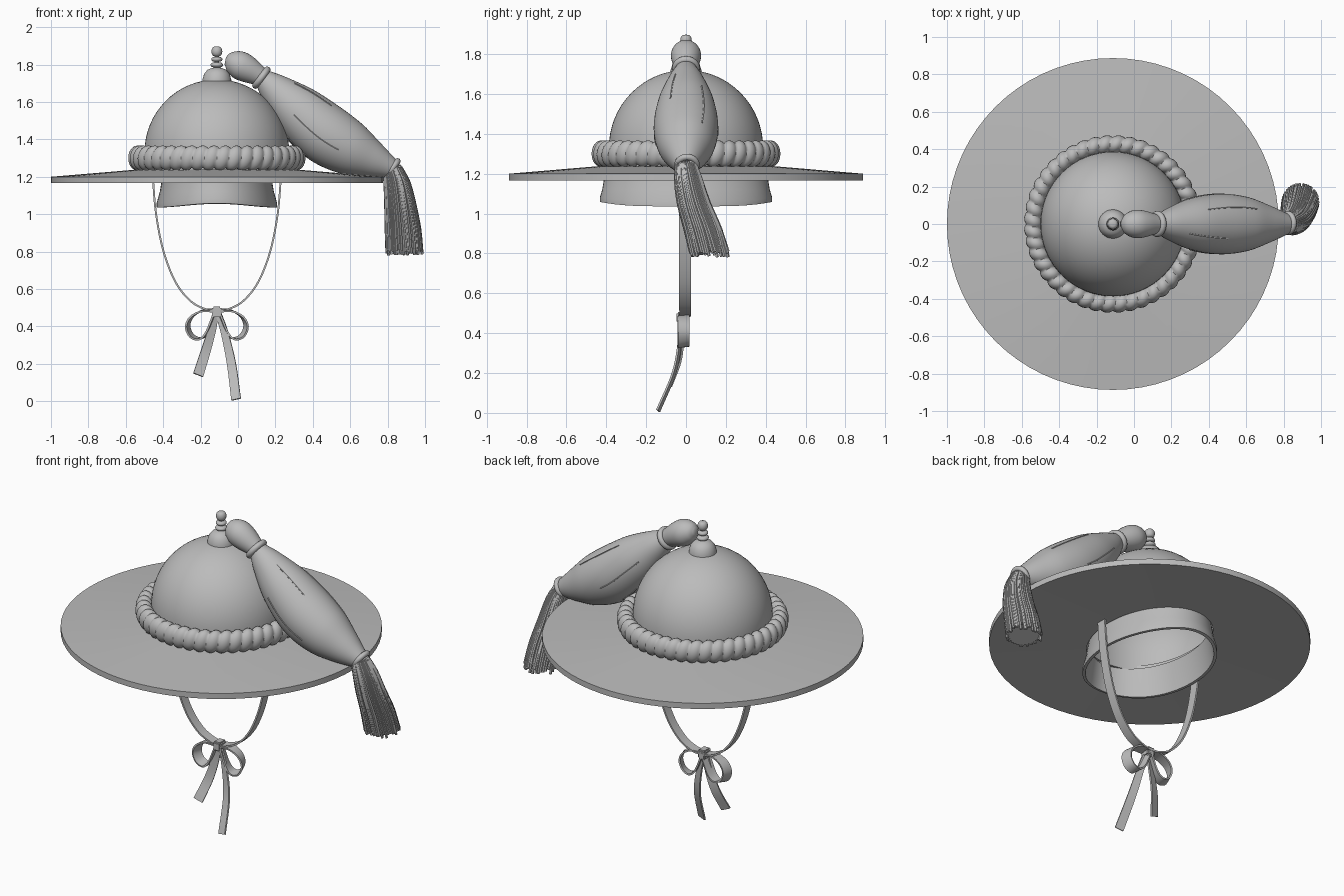
import bpy, bmesh, math, random
from mathutils import Vector

random.seed(4)
TAU = math.tau
CX = -0.113          # hat axis

cube = bpy.data.objects.get("Cube")
if cube:
    bpy.data.objects.remove(cube, do_unlink=True)

grey = bpy.data.materials.new("plain_grey")
grey.use_nodes = True
COLOUR = (0.5, 0.5, 0.5, 1)
grey.diffuse_color = COLOUR
grey.node_tree.nodes["Principled BSDF"].inputs["Base Color"].default_value = COLOUR


def finish(name, bm, angle=40):
    bmesh.ops.recalc_face_normals(bm, faces=bm.faces)
    mesh = bpy.data.meshes.new(name)
    bm.to_mesh(mesh)
    bm.free()
    mesh.materials.append(grey)
    obj = bpy.data.objects.new(name, mesh)
    bpy.context.collection.objects.link(obj)
    bpy.ops.object.select_all(action='DESELECT')
    obj.select_set(True)
    bpy.context.view_layer.objects.active = obj
    bpy.ops.object.shade_smooth_by_angle(angle=math.radians(angle))
    return obj


def skin(bm, rings, closed=False, caps=True):
    """Join rings of points with quads."""
    rows = [[bm.verts.new(p) for p in ring] for ring in rings]
    n = len(rows[0])
    pairs = list(zip(rows, rows[1:])) + ([(rows[-1], rows[0])] if closed else [])
    for a, b in pairs:
        for i in range(n):
            j = (i + 1) % n
            bm.faces.new((a[i], a[j], b[j], b[i]))
    if caps and not closed:
        bm.faces.new(rows[0])
        bm.faces.new(rows[-1])


def lathe(name, profile, sides=64, closed=False):
    """Turn (rx, ry, z) points about the hat axis."""
    bm = bmesh.new()
    skin(bm, [[(CX + rx * math.cos(TAU * i / sides), ry * math.sin(TAU * i / sides), z)
               for i in range(sides)] for rx, ry, z in profile], closed)
    return finish(name, bm)


def smooth_path(points, steps):
    """Catmull-Rom samples; every component, radius included, is interpolated."""
    p = [Vector(q) for q in points]
    p = [p[0] * 2 - p[1]] + p + [p[-1] * 2 - p[-2]]
    out = []
    for a, b, c, d in zip(p, p[1:], p[2:], p[3:]):
        for s in range(steps):
            t = s / steps
            out.append((b * 2 + (c - a) * t + (a * 2 - b * 5 + c * 4 - d) * t ** 2
                        + (b * 3 - a - c * 3 + d) * t ** 3) / 2)
    return out + [p[-2]]


def frames(samples, side):
    """Yield centre, side, normal and radius along a sampled path."""
    for i, s in enumerate(samples):
        t = samples[min(i + 1, len(samples) - 1)].xyz - samples[max(i - 1, 0)].xyz
        t.normalize()
        u = (Vector(side) - t * t.dot(Vector(side))).normalized()
        yield s.xyz, u, t.cross(u), s.w


def tube(bm, points, sides=32, steps=6, side=(0, 1, 0), ridges=0, depth=0.0):
    rings = []
    for c, u, n, r in frames(smooth_path(points, steps), side):
        ring = []
        for i in range(sides):
            a = TAU * i / sides
            k = r * (1 + depth * math.cos(ridges * a))
            ring.append(c + (u * math.cos(a) + n * math.sin(a)) * k)
        rings.append(ring)
    skin(bm, rings)


def ribbon(name, points, side=(0, 1, 0), thick=0.005):
    """Flat band; the fourth component is its half width."""
    bm = bmesh.new()
    skin(bm, [[c + u * w * a + n * thick * b for a, b in ((-1, -1), (1, -1), (1, 1), (-1, 1))]
              for c, u, n, w in frames(smooth_path(points, 6), side)])
    return finish(name, bm)


def ring(name, centre, axis, major, minor):
    bm = bmesh.new()
    axis = Vector(axis).normalized()
    u = Vector((0, 1, 0))
    u = (u - axis * axis.dot(u)).normalized()
    n = axis.cross(u)
    rings = []
    for i in range(32):
        a = TAU * i / 32
        out = u * math.cos(a) + n * math.sin(a)
        rings.append([Vector(centre) + out * (major + minor * math.cos(b)) + axis * minor * math.sin(b)
                      for b in (TAU * j / 12 for j in range(12))])
    skin(bm, rings, closed=True)
    return finish(name, bm, 60)


# Brim with an oval opening, and the flared head band below it
lathe("brim", [(0.3, 0.41, 1.19), (0.887, 0.887, 1.166), (0.887, 0.887, 1.2),
               (0.47, 0.47, 1.235), (0.3, 0.41, 1.24)], 72, closed=True)
band = lathe("head_band", [(0.29, 0.405, 1.21), (0.305, 0.42, 1.12), (0.322, 0.432, 1.06),
                           (0.322, 0.432, 1.036), (0.305, 0.415, 1.036), (0.295, 0.405, 1.1),
                           (0.275, 0.39, 1.21)], closed=True)
for v in band.data.vertices:
    if v.co.z < 1.1:
        v.co.z += 0.022 * (v.co.y / 0.43) ** 4

# Hollow crown
outer = [(0.385, 1.21), (0.387, 1.33)]
outer += [(0.387 * math.cos(a), 1.33 + 0.39 * math.sin(a)) for a in (math.pi / 2 * i / 16 for i in range(1, 16))]
outer.append((0.004, 1.72))
shell = [(r, r, z) for r, z in outer]
shell += [(max(r - 0.012, 0.002), max(r - 0.012, 0.002), z - (0.012 if z > 1.3 else 0)) for r, z in reversed(outer)]
lathe("crown", shell, closed=True)

# Twisted rope round the crown
bm = bmesh.new()
STRANDS, PER = 44, 8
rope = []
for i in range(STRANDS * PER):
    u = TAU * i / (STRANDS * PER)
    section = []
    for j in range(20):
        v = TAU * j / 20
        k = 0.76 + 0.24 * abs(math.sin((STRANDS * u - v) / 2)) ** 0.7
        r = 0.425 + 0.05 * k * math.cos(v)
        section.append((CX + r * math.cos(u), r * math.sin(u), 1.3 + 0.067 * k * math.sin(v)))
    rope.append(section)
skin(bm, rope, closed=True)
finish("rope_trim", bm, 50)

# Finial: cap, two beads and a ball
knob = [(0.078, 1.69), (0.077, 1.72), (0.068, 1.75), (0.05, 1.772), (0.025, 1.782)]
for z, r, h in ((1.798, 0.034, 0.014), (1.828, 0.03, 0.013), (1.87, 0.029, 0.026)):
    knob += [(0.012 + (r - 0.012) * math.sin(a), z - h * math.cos(a)) for a in (math.pi * i / 8 for i in range(9))]
knob.append((0.002, 1.897))
lathe("finial", [(r, r, z) for r, z in knob], 32)
ring("tassel_hook", (-0.07, 0, 1.838), (0, 1, 0), 0.014, 0.009)

# Tassel head, body and collars
bm = bmesh.new()
tube(bm, [(-0.068, 0, 1.82, 0.02), (-0.045, 0, 1.815, 0.053), (0, 0, 1.8, 0.074),
          (0.05, 0, 1.775, 0.072), (0.125, 0, 1.733, 0.05)])
finish("tassel_head", bm)
BODY = [(0.13, 0, 1.73, 0.05), (0.2, 0, 1.665, 0.09), (0.32, 0, 1.555, 0.14), (0.46, 0, 1.435, 0.162),
        (0.6, 0, 1.35, 0.145), (0.72, 0, 1.29, 0.1), (0.82, 0, 1.245, 0.055)]
bm = bmesh.new()
tube(bm, BODY, 48)
finish("tassel_body", bm)
ring("upper_collar", (0.125, 0, 1.73), (0.8, 0, -0.6), 0.052, 0.018)
ring("lower_collar", (0.825, 0.005, 1.245), (0.8, 0, -0.6), 0.048, 0.016)

# Loose threads lying along the body
bm = bmesh.new()
spine = list(frames(smooth_path(BODY, 6), (0, 1, 0)))
for angle in (0.2, 1.1, 1.35, 1.6, 1.9, 2.9, 4.2, 5.3):
    start = random.randint(8, 13)
    picks = spine[start:start + random.randint(9, 13):2]
    tube(bm, [(*(c + (u * math.cos(angle) + n * -math.sin(angle)) * r), 0.004) for c, u, n, r in picks], 6, 2)
finish("body_threads", bm)

# Fringe: ridged core with separate strands round it
CORE = [(0.825, 0.0, 1.25, 0.045), (0.85, 0.012, 1.17, 0.062), (0.868, 0.04, 1.05, 0.075),
        (0.882, 0.085, 0.92, 0.086), (0.89, 0.118, 0.81, 0.09)]
bm = bmesh.new()
tube(bm, CORE, 120, 4, ridges=30, depth=0.05)
finish("fringe_core", bm)
bm = bmesh.new()
for k in range(44):
    a = TAU * k / 44 + random.uniform(-0.06, 0.06)
    drop = random.uniform(0, 0.03)
    path = []
    for x, y, z, r in CORE:
        low = z < 0.9
        path.append((x + r * 1.05 * math.cos(a), y + r * 1.05 * math.sin(a), z - drop * low, 0.008))
    tube(bm, path, 6, 3, side=(0.3, 1, 0))
finish("fringe_strands", bm)

# Chin strap, hanging from both sides of the brim
half = [(0.342, 1.19), (0.325, 1.0), (0.285, 0.8), (0.22, 0.635), (0.14, 0.535), (0.06, 0.492)]
strap = [(CX - x, -0.005, z, 0.029) for x, z in half] + [(CX, -0.01, 0.485, 0.029)]
strap += [(CX + x, -0.005, z, 0.029) for x, z in reversed(half)]
ribbon("chin_strap", strap)

# Bow: knot, two loops, two tails
bm = bmesh.new()
bmesh.ops.create_cube(bm, size=1)
for v in bm.verts:
    v.co = Vector((CX + v.co.x * 0.052, -0.015 + v.co.y * 0.065, 0.478 + v.co.z * 0.056))
bmesh.ops.bevel(bm, geom=bm.edges[:], offset=0.008, segments=2, affect='EDGES')
finish("bow_knot", bm)
loop = [(0.01, 0.485), (0.08, 0.482), (0.135, 0.45), (0.156, 0.4), (0.135, 0.35),
        (0.09, 0.335), (0.05, 0.37), (0.01, 0.465)]
for label, s in (("right", -1), ("left", 1)):
    ribbon(label + "_bow_loop", [(CX + s * x, -0.012, z, 0.03) for x, z in loop], side=(-0.35 * s, 1, 0.15))
ribbon("right_bow_tail", [(-0.12, -0.02, 0.47, 0.016), (-0.14, -0.02, 0.38, 0.022),
                          (-0.175, -0.035, 0.26, 0.026), (-0.213, -0.08, 0.14, 0.028)], side=(1, 0.3, 0))
ribbon("left_bow_tail", [(-0.105, -0.02, 0.47, 0.016), (-0.07, -0.03, 0.36, 0.02),
                         (-0.035, -0.06, 0.2, 0.024), (-0.01, -0.14, 0.01, 0.026)], side=(1, -0.3, 0))
